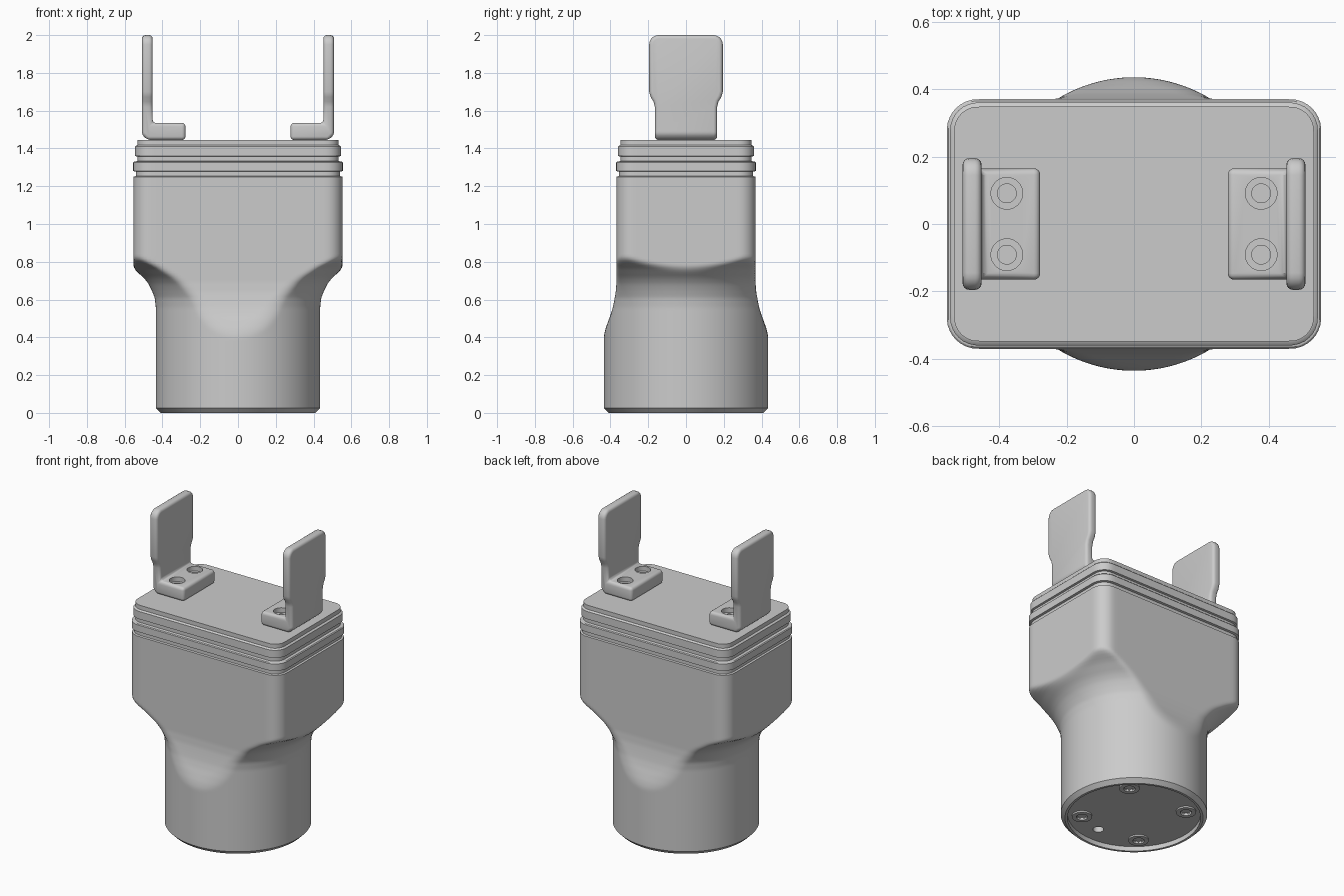
import bpy, bmesh, math

if "Cube" in bpy.data.objects:
    bpy.data.objects.remove(bpy.data.objects["Cube"], do_unlink=True)

GREY = (0.6, 0.6, 0.6, 1)
mat = bpy.data.materials.new("light grey")
mat.use_nodes = True
mat.diffuse_color = GREY
mat.node_tree.nodes["Principled BSDF"].inputs["Base Color"].default_value = GREY

N = 240                               # points around the body
W, D, CORNER, RADIUS = 0.553, 0.368, 0.09, 0.435


def loft(name, rings):
    """Skin a stack of equal-length point rings and cap both ends."""
    bm = bmesh.new()
    loops = [[bm.verts.new(p) for p in ring] for ring in rings]
    for a, b in zip(loops, loops[1:]):
        for i in range(len(a)):
            j = (i + 1) % len(a)
            bm.faces.new((a[i], a[j], b[j], b[i]))
    bm.faces.new(loops[0][::-1])
    bm.faces.new(loops[-1])
    bmesh.ops.recalc_face_normals(bm, faces=bm.faces)
    mesh = bpy.data.meshes.new(name)
    bm.to_mesh(mesh)
    bm.free()
    mesh.materials.append(mat)
    obj = bpy.data.objects.new(name, mesh)
    bpy.context.collection.objects.link(obj)
    return obj


def circle(r, z, x=0, y=0, n=N):
    return [(x + r * math.cos(2 * math.pi * i / n),
             y + r * math.sin(2 * math.pi * i / n), z) for i in range(n)]


def select(obj):
    bpy.ops.object.select_all(action='DESELECT')
    obj.select_set(True)
    bpy.context.view_layer.objects.active = obj


def boolean(obj, cutter, operation='DIFFERENCE'):
    mod = obj.modifiers.new("cut", 'BOOLEAN')
    mod.operation, mod.object, mod.solver = operation, cutter, 'EXACT'
    select(obj)
    bpy.ops.object.modifier_apply(modifier=mod.name)
    bpy.data.objects.remove(cutter, do_unlink=True)


def smooth(obj):
    select(obj)
    bpy.ops.object.shade_smooth_by_angle(angle=math.radians(30))


def lerp_table(table, z):
    for (z0, v0), (z1, v1) in zip(table, table[1:]):
        if z <= z1:
            return v0 + (v1 - v0) * max(0, z - z0) / (z1 - z0)
    return table[-1][1]


def box_radius(a, w, d, r=CORNER):
    """Distance from the axis to a rounded rectangle at angle a."""
    c, s = abs(math.cos(a)), abs(math.sin(a))
    t = min(w / max(c, 1e-6), d / max(s, 1e-6))
    cx, cy = w - r, d - r
    if t * c > cx and t * s > cy:
        b = c * cx + s * cy
        t = b + math.sqrt(max(0, b * b - (cx * cx + cy * cy - r * r)))
    return t


def soft_min(a, b, k):
    h = max(k - abs(a - b), 0) / k
    return min(a, b) - h * h * k / 4


# Round stem flaring out, trimmed by a rounded box that narrows to its flat sides
FLARE = [(0, RADIUS), (0.56, RADIUS), (0.61, 0.441), (0.65, 0.457), (0.685, 0.475),
         (0.715, 0.499), (0.765, 0.555), (0.82, 0.64), (0.87, 0.78), (0.9, 0.95)]
DEPTH = [(0.3, 0.56), (0.38, 0.465), (0.43, 0.437), (0.47, 0.418), (0.52, 0.399),
         (0.56, 0.387), (0.60, 0.379), (0.64, 0.372), (0.69, D)]


def body_ring(z):
    pts = []
    for i in range(N):
        a = 2 * math.pi * i / N
        r = soft_min(lerp_table(FLARE, z), box_radius(a, W, lerp_table(DEPTH, z)), 0.025)
        pts.append((r * math.cos(a), r * math.sin(a), z))
    return pts


def band_ring(off, z):
    pts = []
    for i in range(N):
        a = 2 * math.pi * i / N
        r = box_radius(a, W + off, D + off, CORNER + off)
        pts.append((r * math.cos(a), r * math.sin(a), z))
    return pts


# Recessed underside, chamfered foot, then the blended housing
rings = [circle(0.395, 0.03), circle(0.395, 0), circle(0.41, 0), circle(RADIUS, 0.025)]
rings += [circle(RADIUS, 0.36)]
rings += [body_ring(0.38 + 0.0125 * i) for i in range(43)]
# Stepped ribs and grooves below the lid
BANDS = [(0, 1.25), (-0.012, 1.253), (-0.012, 1.277), (0.002, 1.28), (0.002, 1.325),
         (-0.003, 1.33), (-0.02, 1.333), (-0.02, 1.357), (-0.008, 1.36),
         (-0.008, 1.41), (-0.013, 1.415), (-0.02, 1.418), (-0.02, 1.445)]
rings += [band_ring(off, z) for off, z in BANDS]
body = loft("housing", rings)

# Screw holes in the underside
for deg, dist in ((45, 0.31), (135, 0.31), (225, 0.31), (315, 0.31), (-82, 0.285)):
    a = math.radians(deg)
    x, y = dist * math.cos(a), dist * math.sin(a)
    boolean(body, loft("hole_cutter", [circle(0.032, z, x, y, 32) for z in (-0.05, 0.10)]))
    if dist > 0.3:                    # shallow ring around each main hole
        boss = loft("screw_boss", [circle(r, z, x, y, 32) for r, z in
                                   ((0.034, 0.035), (0.034, 0.02), (0.06, 0.02), (0.06, 0.035))])
        smooth(boss)
smooth(body)


# Blade terminals: an L section trimmed by a blade outline
def blade_outline(x):
    half = [(0.165, 1.40), (0.165, 1.62), (0.172, 1.648), (0.187, 1.672), (0.195, 1.70)]
    for i in range(6):
        a = math.radians(18 * i)
        half.append((0.145 + 0.05 * math.cos(a), 1.95 + 0.05 * math.sin(a)))
    return [(x, y, z) for y, z in half] + [(x, -y, z) for y, z in reversed(half)]


L_SECTION = [(0.278, 1.445), (0.48, 1.445), (0.508, 1.473), (0.508, 2.05),
             (0.452, 2.05), (0.452, 1.535), (0.278, 1.535)]
for side, label in ((1, "left"), (-1, "right")):
    blade = loft(label + "_blade_terminal",
                 [[(side * x, y, z) for x, z in L_SECTION] for y in (-0.25, 0.25)])
    boolean(blade, loft("outline_cutter", [blade_outline(side * x) for x in (0.2, 0.6)]),
            'INTERSECT')
    bevel = blade.modifiers.new("round", 'BEVEL')
    bevel.width, bevel.segments = 0.019, 4
    bevel.limit_method, bevel.angle_limit = 'ANGLE', math.radians(35)
    select(blade)
    bpy.ops.object.modifier_apply(modifier=bevel.name)
    # Stepped screw holes in the foot
    for y in (-0.091, 0.091):
        steps = ((0.028, 1.46), (0.028, 1.505), (0.047, 1.505), (0.047, 1.56))
        boolean(blade, loft("screw_cutter",
                            [circle(r, z, side * 0.377, y, 32) for r, z in steps]))
    smooth(blade)
